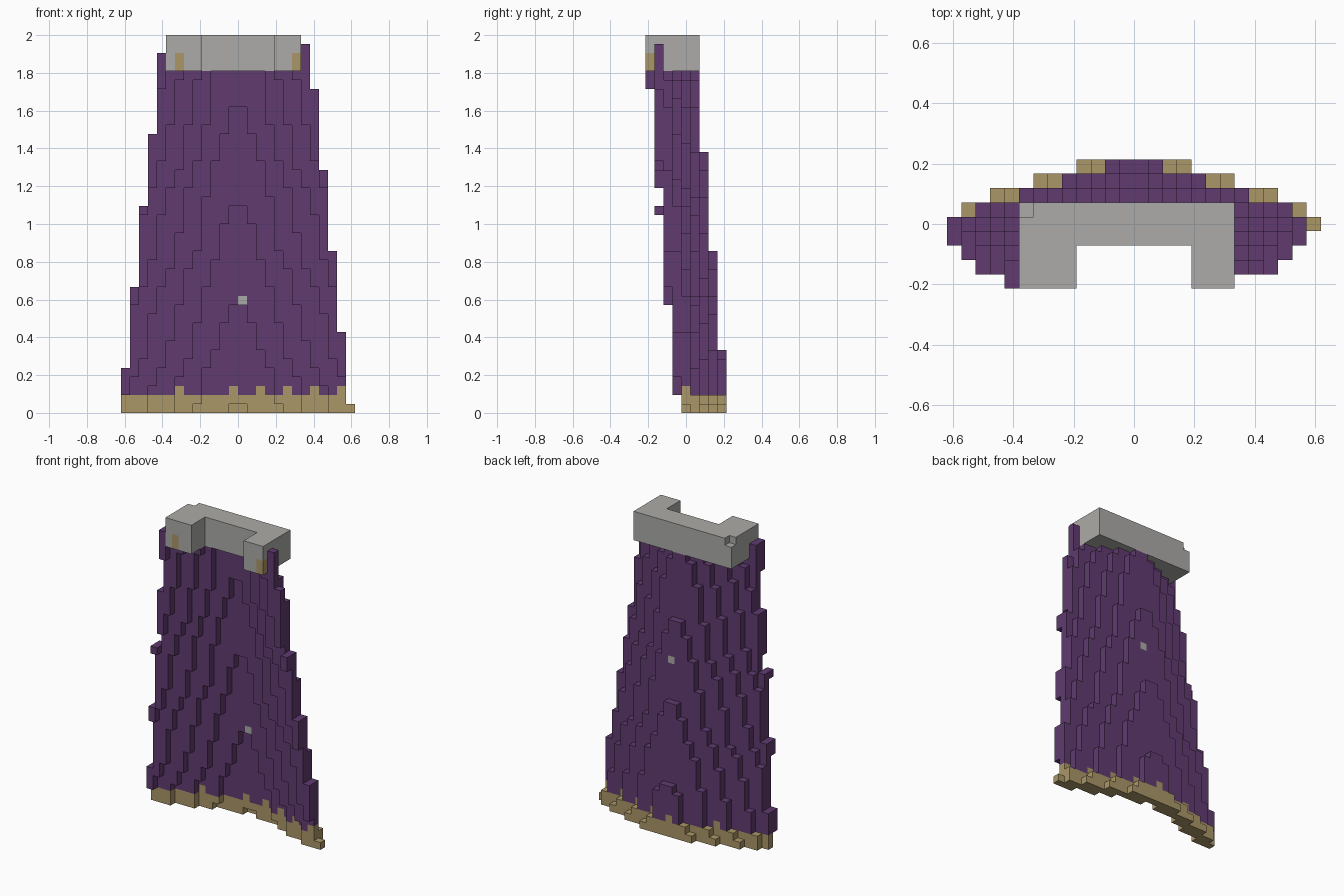
import bpy, bmesh, math

if "Cube" in bpy.data.objects:
    bpy.data.objects.remove(bpy.data.objects["Cube"])

H = 2 / 42          # size of one block
PURPLE, GOLD, GREY = 0, 1, 2


def linear(c):
    c /= 255
    return c / 12.92 if c <= 0.04045 else ((c + 0.055) / 1.055) ** 2.4


def material(name, rgb):
    m = bpy.data.materials.new(name)
    m.diffuse_color = (*[linear(c) for c in rgb], 1)
    m.use_nodes = True
    m.node_tree.nodes["Principled BSDF"].inputs["Base Color"].default_value = m.diffuse_color
    return m


MATS = [material("purple cloth", (96, 59, 112)),
        material("gold trim", (171, 151, 104)),
        material("grey fur", (172, 171, 168))]

DIRS = [(1, 0, 0), (-1, 0, 0), (0, 1, 0), (0, -1, 0), (0, 0, 1), (0, 0, -1)]


def build_blocks(name, cells):
    """Skin a dictionary {(x, y, z): material} of unit blocks."""
    bm = bmesh.new()
    verts = {}

    def vert(p):
        if p not in verts:
            verts[p] = bm.verts.new((p[0] * H, (p[1] - 4.5) * H, p[2] * H))
        return verts[p]

    for cell, mat in cells.items():
        for d in DIRS:
            if tuple(a + b for a, b in zip(cell, d)) in cells:
                continue
            axis = next(i for i in range(3) if d[i])
            u, v = (axis + 1) % 3, (axis + 2) % 3
            corners = []
            for s, t in ((0, 0), (1, 0), (1, 1), (0, 1)):
                p = list(cell)
                p[axis] += d[axis] > 0
                p[u] += s
                p[v] += t
                corners.append(vert(tuple(p)))
            if d[axis] < 0:
                corners.reverse()
            bm.faces.new(corners).material_index = mat
    # merge flat neighbours of the same colour
    bmesh.ops.dissolve_limit(bm, angle_limit=0.01, verts=bm.verts[:],
                             edges=bm.edges[:], delimit={'MATERIAL'})
    mesh = bpy.data.meshes.new(name)
    bm.to_mesh(mesh)
    bm.free()
    for m in MATS:
        mesh.materials.append(m)
    obj = bpy.data.objects.new(name, mesh)
    bpy.context.collection.objects.link(obj)
    return obj


# Fold profile: how far the cloth wraps forward from centre to edge
FOLD = [0, 1, 5, 6, 10, 16, 17, 21, 27, 28, 32, 38, 40, 43]


def fold(u):
    i = min(max(13 * u - 0.5, 0), 12.99)
    n = int(i)
    return FOLD[n] + (FOLD[n + 1] - FOLD[n]) * (i - n)


# Cape: a leaning, flaring, curved sheet of blocks with a gold hem
TEETH = (-7, -1, 2, 5, 8, 11)
cape = {}
for k in range(41):
    left = -13 + math.floor((k + 4) / 8.75)
    right = 13 if k == 0 else 12 - k // 9
    for x in range(left, right):
        if k >= 38 and (-8 <= x < 7 or (x < -8 and k >= 40)):
            continue                      # space taken by the collar
        u = abs(x + 0.5) / (12.8 - k / 8.9)
        d = fold(u)
        front = max(8 - math.floor((k + 10 + d + 3 * u) / 11), 0)
        if k >= 36 and x > 0:
            front = max(front, 1)
        back = max(8 - math.floor((k + 4 + d) / 11), front)
        gold = k < 2 or (k == 2 and x in TEETH)
        for y in range(front, back + 1):
            cape[x, y, k] = GOLD if gold else PURPLE
        # small grey flecks, one inside and one outside
        if x == 0 and k == 12:
            cape[x, front, k] = GREY
        if x == 0 and k == 23:
            cape[x, back, k] = GREY
build_blocks("cape", cape)

# Collar: back bar with two arms reaching forward
collar = {}
for k in range(38, 42):
    for x in range(-8, 7):
        for y in range(6):
            if y >= 3 or x < -4 or x >= 4:
                collar[x, y, k] = GREY
del collar[-8, 5, 41]                     # chipped corner
for x in (-7, 6):                         # gold clasps
    for k in (38, 39):
        collar[x, 0, k] = GOLD
build_blocks("collar", collar)
